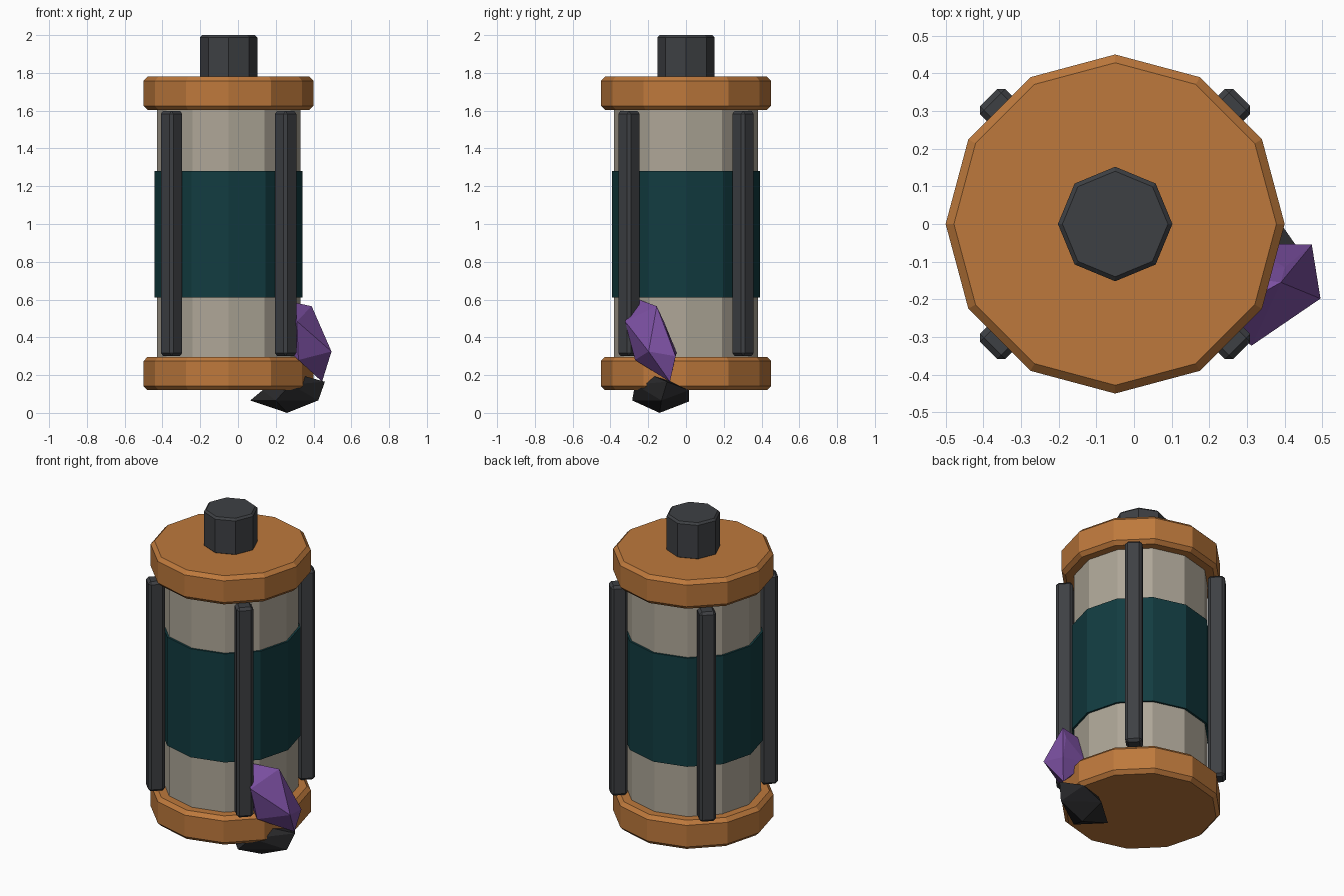
import bpy, bmesh
from math import radians, cos, sin
from mathutils import Vector

if "Cube" in bpy.data.objects:
    bpy.data.objects.remove(bpy.data.objects["Cube"])

CX = -0.05  # canister axis


def material(name, rgb):
    m = bpy.data.materials.new(name)
    m.diffuse_color = (*rgb, 1)
    m.use_nodes = True
    m.node_tree.nodes["Principled BSDF"].inputs["Base Color"].default_value = m.diffuse_color
    return m


COPPER = material("copper", (0.51, 0.19, 0.045))
CASING = material("casing", (0.42, 0.38, 0.31))
TEAL = material("teal", (0.006, 0.045, 0.052))
IRON = material("iron", (0.048, 0.051, 0.057))
PURPLE = material("purple", (0.20, 0.08, 0.36))
COAL = material("coal", (0.022, 0.022, 0.024))


def bevel(obj, width):
    mod = obj.modifiers.new("bevel", 'BEVEL')
    mod.width = width
    mod.segments = 1
    mod.limit_method = 'ANGLE'
    mod.angle_limit = radians(60)


def prism(name, sides, r, z0, z1, mat, chamfer=0):
    # Profile with chamfered rims, spun as rings; first corner lies on +x
    rings = [(r, z0), (r, z1)]
    if chamfer:
        rings = [(r - chamfer, z0), (r, z0 + chamfer), (r, z1 - chamfer), (r - chamfer, z1)]
    bm = bmesh.new()
    loops = []
    for rad, z in rings:
        angles = [radians(360 * i / sides) for i in range(sides)]
        loops.append([bm.verts.new((rad * cos(a), rad * sin(a), z)) for a in angles])
    for lo, hi in zip(loops, loops[1:]):
        for i in range(sides):
            j = (i + 1) % sides
            bm.faces.new((lo[i], lo[j], hi[j], hi[i]))
    bm.faces.new(loops[0][::-1])
    bm.faces.new(loops[-1])
    return finish(name, bm, mat, (CX, 0, 0))


def finish(name, bm, mat, loc=(0, 0, 0)):
    me = bpy.data.meshes.new(name)
    bmesh.ops.recalc_face_normals(bm, faces=bm.faces)
    bm.to_mesh(me)
    bm.free()
    me.materials.append(mat)
    obj = bpy.data.objects.new(name, me)
    obj.location = loc
    bpy.context.collection.objects.link(obj)
    return obj


def shard(name, points, mat):
    # Faceted stone: convex hull of a few corner points
    bm = bmesh.new()
    for p in points:
        bm.verts.new(p)
    res = bmesh.ops.convex_hull(bm, input=bm.verts)
    bmesh.ops.delete(bm, geom=[v for v in bm.verts if not v.link_faces], context='VERTS')
    return finish(name, bm, mat)


# Canister body, band, caps and top knob
prism("body", 12, 0.38, 0.2, 1.7, CASING)
prism("band", 12, 0.392, 0.61, 1.28, TEAL)
prism("bottom_cap", 12, 0.45, 0.12, 0.297, COPPER, 0.022)
prism("top_cap", 12, 0.45, 1.603, 1.78, COPPER, 0.022)
prism("top_knob", 8, 0.152, 1.77, 2.0, IRON, 0.012)

# Four guard rods at the diagonals
for sx, sy, label in ((1, 1, "back_right"), (-1, 1, "back_left"),
                      (-1, -1, "front_left"), (1, -1, "front_right")):
    bm = bmesh.new()
    bmesh.ops.create_cube(bm, size=1)
    bmesh.ops.scale(bm, vec=(0.095, 0.095, 1.295), verts=bm.verts)
    rod = finish("rod_" + label, bm, IRON, (CX + 0.302 * sx, 0.302 * sy, 0.95))
    rod.rotation_euler.z = radians(45)
    bevel(rod, 0.015)

# Crystal leaning on the lower side
shard("crystal", [
    (.22, -.25, .60), (.39, -.155, .565), (.312, -.323, .485), (.495, -.198, .325),
    (.472, -.055, .30), (.445, -.085, .165), (.32, -.27, .28), (.19, -.20, .40),
    (.30, -.05, .32), (.20, -.13, .50), (.40, -.115, .48)], PURPLE)

# Dark stone under the crystal
shard("stone", [
    (.26, -.14, 0), (.065, -.15, .066), (.20, -.285, .066), (.425, -.13, .066),
    (.46, -.10, .165), (.35, -.17, .195), (.28, -.27, .15), (.25, .015, .06),
    (.38, .015, .12), (.22, -.075, .18), (.13, -.2, .12)], COAL)
